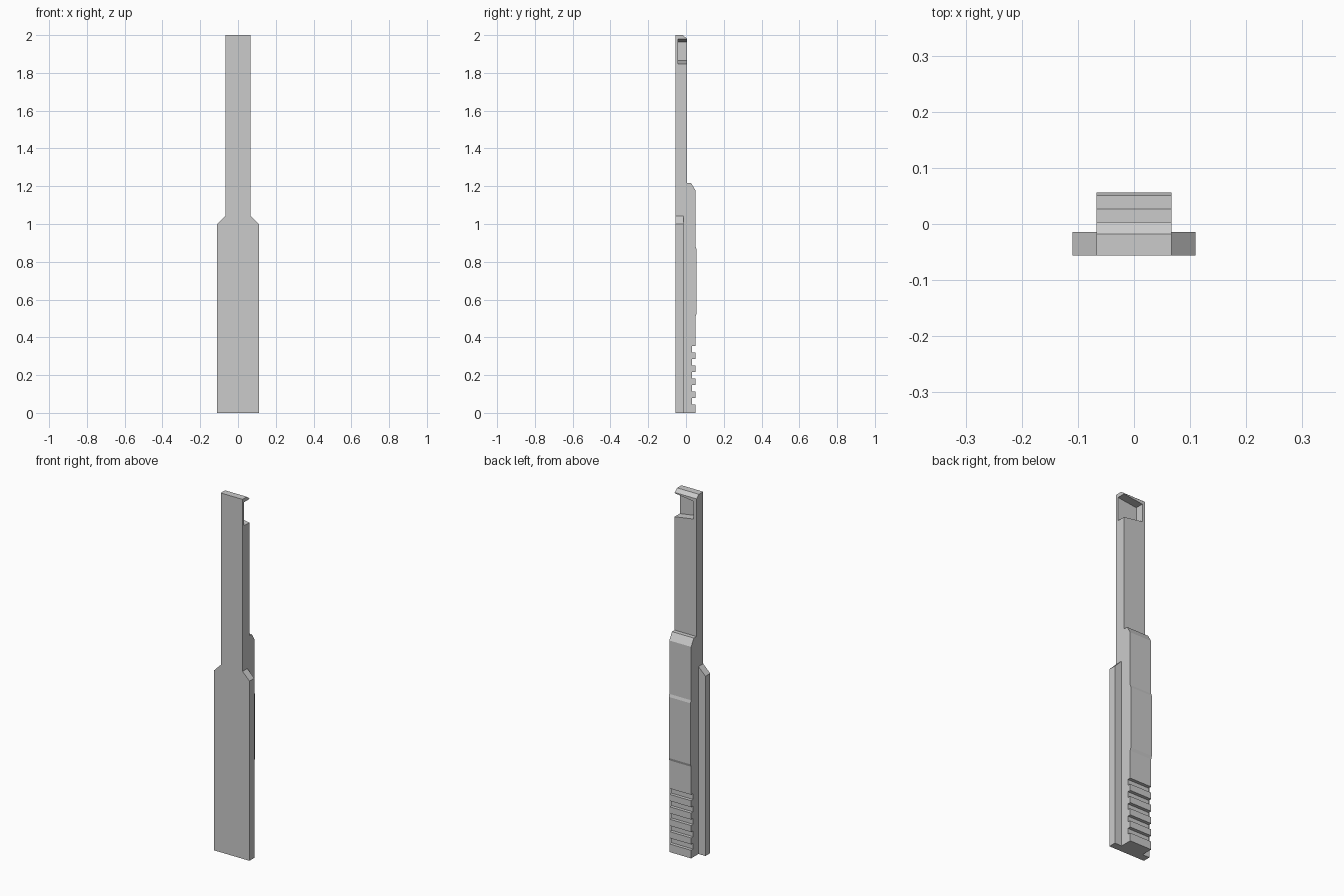
import bpy
import bmesh

cube = bpy.data.objects.get("Cube")
if cube:
    bpy.data.objects.remove(cube, do_unlink=True)

grey = bpy.data.materials.new("plain grey")
grey.use_nodes = True
colour = (0.6, 0.6, 0.6, 1)
grey.diffuse_color = colour
grey.node_tree.nodes["Principled BSDF"].inputs["Base Color"].default_value = colour

half, flange = 0.067, 0.11
front, rail_back, neck, back, pad = -0.056, -0.014, 0.004, 0.051, 0.056
shoulder, rail_top, tip = 1.0, 1.043, 2.0

bm = bmesh.new()


def face(points):
    bm.faces.new([bm.verts.new(p) for p in points])


def mirrored(points):
    """Close a half outline with its mirror image across x = 0."""
    return points + [(-x, y, z) for x, y, z in reversed(points)]


# Side outline from the tip down the back: neck, shoulder, raised pad
outline = [(front, tip), (-0.018, tip), (neck, 1.983),
           (neck, 1.217), (0.027, 1.217), (back, 1.177),
           (back, 0.88), (pad, 0.865), (pad, 0.525), (back, 0.51)]

# Grip grooves along the lower back
for i in range(5):
    top = 0.354 - i * 0.069
    outline += [(back, top), (0.033, top),
                (0.033, top - 0.033), (back, top - 0.033)]
outline.append((back, 0))

# Bands across the bar; the neck is made separately because of its pocket
for (y1, z1), (y2, z2) in zip(outline, outline[1:]):
    if not y1 == y2 == neck:
        face(mirrored([(half, y1, z1), (half, y2, z2)]))

# Front and bottom, each in one piece with the flange
face(mirrored([(flange, front, 0), (flange, front, shoulder),
               (half, front, rail_top), (half, front, tip)]))
face(mirrored([(flange, front, 0), (flange, rail_back, 0),
               (half, rail_back, 0), (half, back, 0)]))

# Catch pocket: tapered, open to the back and the left
inner, floor = -0.05, -0.042
mouth_top, mouth_low = 1.979, 1.848
inner_top, inner_low = 1.964, 1.866
rim = [(half, mouth_low), (inner, inner_low), (inner, inner_top), (half, mouth_top)]
for (x1, z1), (x2, z2) in zip(rim, rim[1:]):
    face([(x1, neck, z1), (x2, neck, z2), (x2, floor, z2), (x1, floor, z1)])
face([(x, floor, z) for x, z in rim])
face([(x, neck, z) for x, z in
      [(-half, 1.983), (-half, 1.217), (half, 1.217)] + rim + [(half, 1.983)]])

# Bar sides and flange rails
for side in (-1, 1):
    edge = list(outline)
    if side == 1:
        edge[3:3] = [(neck, mouth_top), (floor, mouth_top),
                     (floor, mouth_low), (neck, mouth_low)]
    edge += [(rail_back, 0), (rail_back, rail_top), (front, rail_top)]
    face([(side * half, y, z) for y, z in edge])

    rail = [(flange, 0), (flange, shoulder), (half, rail_top)]
    for (x1, z1), (x2, z2) in zip(rail, rail[1:]):
        face([(side * x1, front, z1), (side * x2, front, z2),
              (side * x2, rail_back, z2), (side * x1, rail_back, z1)])
    face([(side * x, rail_back, z) for x, z in rail + [(half, 0)]])

# Join everything into one closed solid
bmesh.ops.remove_doubles(bm, verts=bm.verts, dist=0.0001)
bmesh.ops.recalc_face_normals(bm, faces=bm.faces)
mesh = bpy.data.meshes.new("slide_bar")
bm.to_mesh(mesh)
bm.free()
mesh.materials.append(grey)
bar = bpy.data.objects.new("slide_bar", mesh)
bpy.context.collection.objects.link(bar)
